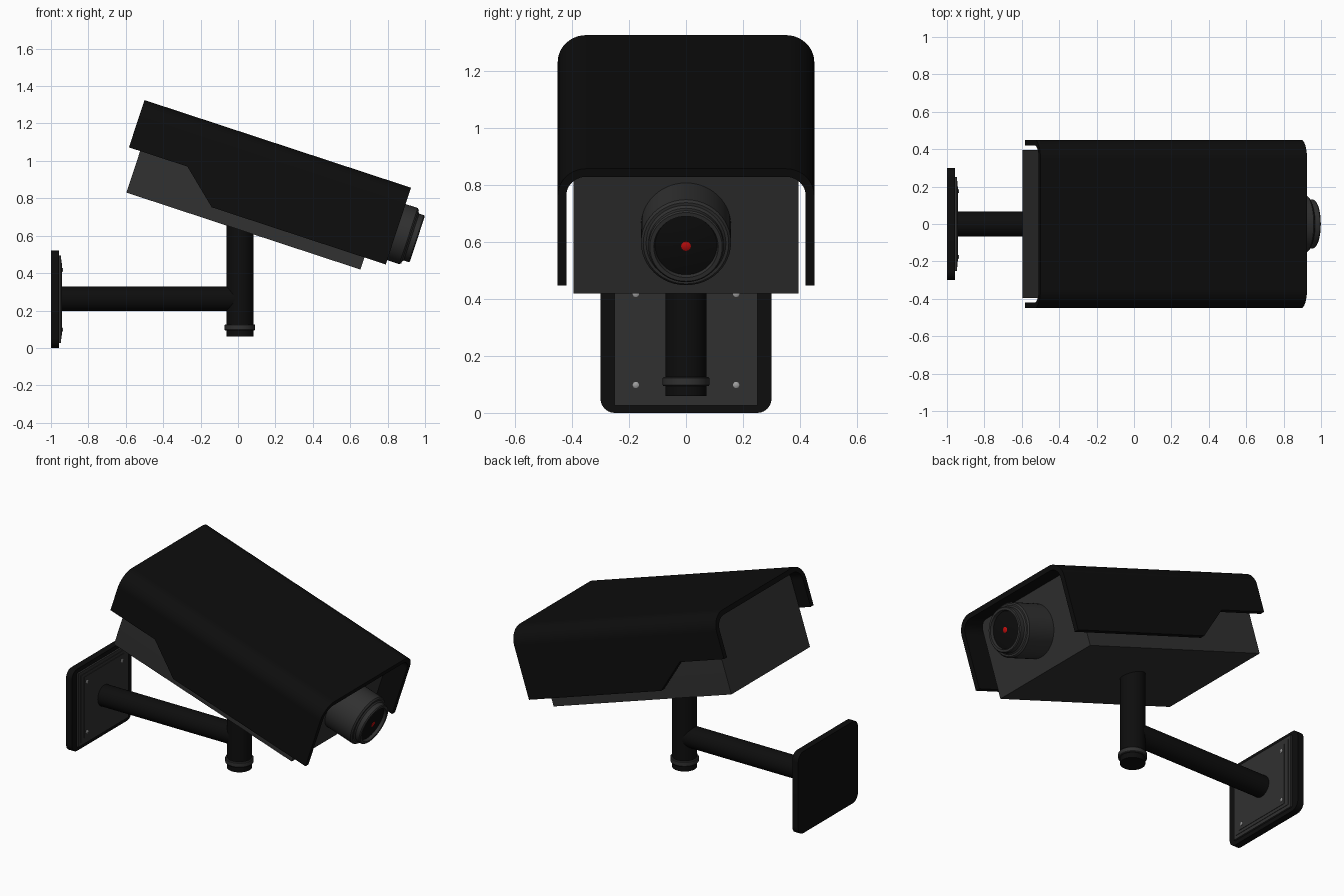
import bpy, bmesh
from math import radians, sin, cos, pi
from mathutils import Matrix, Vector

if "Cube" in bpy.data.objects:
    bpy.data.objects.remove(bpy.data.objects["Cube"])


def material(name, rgb):
    m = bpy.data.materials.new(name)
    m.diffuse_color = (*rgb, 1)
    m.use_nodes = True
    m.node_tree.nodes["Principled BSDF"].inputs["Base Color"].default_value = m.diffuse_color
    return m


BLACK = material("black", (0.004, 0.004, 0.004))
GREY = material("dark_grey", (0.03, 0.03, 0.03))
RED = material("red", (0.55, 0.004, 0.004))
STEEL = material("steel", (0.35, 0.35, 0.35))

# Camera frame: origin at the rear top edge of the hood, local x along the barrel
TILT = Matrix.Translation((-0.50, 0, 1.325)) @ Matrix.Rotation(radians(18.2), 4, 'Y')
LENS = TILT @ Matrix.Translation((0, 0, -0.25))


def finish(bm, name, mat, matrix=Matrix()):
    bmesh.ops.recalc_face_normals(bm, faces=bm.faces)
    me = bpy.data.meshes.new(name)
    bm.to_mesh(me)
    bm.free()
    me.materials.append(mat)
    ob = bpy.data.objects.new(name, me)
    bpy.context.collection.objects.link(ob)
    ob.matrix_world = matrix
    bpy.context.view_layer.objects.active = ob
    ob.select_set(True)
    bpy.ops.object.shade_smooth_by_angle(angle=radians(35))
    ob.select_set(False)
    return ob


def box(name, lo, hi, mat, matrix=Matrix(), radius=0.0, pick=None, segments=6):
    """Box between two corners; edges accepted by pick(edge) are rounded."""
    lo, hi = Vector(lo), Vector(hi)
    bm = bmesh.new()
    bmesh.ops.create_cube(bm, size=1)
    for v in bm.verts:
        v.co = (lo + hi) / 2 + Vector(a * b for a, b in zip(v.co, hi - lo))
    if radius:
        bmesh.ops.bevel(bm, geom=[e for e in bm.edges if pick(e)], offset=radius,
                        segments=segments, profile=0.5, affect='EDGES')
    return finish(bm, name, mat, matrix)


def along_x(e):
    return abs(e.verts[0].co.x - e.verts[1].co.x) > 1e-4


def lathe(name, profile, mat, matrix=Matrix(), n=48):
    """Spin (x, radius) points around local x; ends are closed."""
    bm = bmesh.new()
    rings = [[bm.verts.new((x, r * cos(2 * pi * i / n), r * sin(2 * pi * i / n)))
              for i in range(n)] for x, r in profile]
    for a, b in zip(rings, rings[1:]):
        for i in range(n):
            j = (i + 1) % n
            bm.faces.new((a[i], a[j], b[j], b[i]))
    bm.faces.new(rings[0])
    bm.faces.new(rings[-1])
    return finish(bm, name, mat, matrix)


# Hood: rounded U section swept through stations whose lower edge steps up at the rear
def u_section(x, half, top, radius, bottom, steps=10):
    arc = [(half - radius + radius * cos(a), top - radius + radius * sin(a))
           for a in (pi / 2 * i / steps for i in range(steps + 1))]
    right = [(half, bottom)] + arc
    return [(x, y, z) for y, z in right + [(-y, z) for y, z in reversed(right)]]


bm = bmesh.new()
stations = []
for x, bottom in ((0, -0.266), (0.329, -0.266), (0.52, -0.432), (1.5, -0.432)):
    outer = [bm.verts.new(p) for p in u_section(x, 0.45, 0, 0.10, bottom)]
    inner = [bm.verts.new(p) for p in u_section(x, 0.42, -0.03, 0.07, bottom)]
    stations.append((outer, inner))
for (o1, i1), (o2, i2) in zip(stations, stations[1:]):
    loop1, loop2 = o1 + i1[::-1], o2 + i2[::-1]
    for k in range(len(loop1)):
        m = (k + 1) % len(loop1)
        bm.faces.new((loop1[k], loop1[m], loop2[m], loop2[k]))
for o, i in (stations[0], stations[-1]):
    for k in range(len(o) - 1):
        bm.faces.new((o[k], o[k + 1], i[k + 1], i[k]))
finish(bm, "hood", BLACK, TILT)

# Camera body, rounded along its two upper edges
box("camera_body", (0.063, -0.395, -0.50), (1.38, 0.395, -0.031), GREY, TILT, 0.05,
    lambda e: along_x(e) and e.verts[0].co.z > -0.1)

# Lens barrel with stepped rim and shallow recess
lathe("lens_barrel", [(1.36, 0.158), (1.568, 0.158), (1.577, 0.150), (1.577, 0.140),
                      (1.585, 0.132), (1.612, 0.132), (1.618, 0.127), (1.618, 0.113),
                      (1.598, 0.108)], GREY, LENS)
lathe("lens_glass", [(1.59, 0.109), (1.600, 0.109), (1.605, 0.08), (1.609, 0.04),
                     (1.610, 0.012)], BLACK, LENS)
lathe("lens_light", [(1.60, 0.017), (1.611, 0.017), (1.614, 0.010)], RED, LENS, 24)

# Post and its collar
UP = Matrix.Translation((0.01, 0, 0)) @ Matrix.Rotation(radians(-90), 4, 'Y')
lathe("post", [(0.06, 0.072), (0.67, 0.072)], BLACK, UP)
lathe("post_collar", [(0.094, 0.070), (0.094, 0.079), (0.098, 0.082), (0.122, 0.082),
                      (0.126, 0.079), (0.126, 0.070)], GREY, UP)

# Horizontal arm
lathe("arm", [(-0.96, 0.066), (0.01, 0.066)], BLACK, Matrix.Translation((0, 0, 0.263)))

# Wall plate with a stepped grey cover
box("wall_plate", (-1.0, -0.30, 0), (-0.958, 0.30, 0.52), BLACK, Matrix(), 0.05, along_x)
box("cover_plate", (-0.97, -0.25, 0.026), (-0.947, 0.25, 0.494), GREY)
box("cover_step", (-0.95, -0.23, 0.047), (-0.944, 0.23, 0.473), GREY)
box("cover_panel", (-0.95, -0.20, 0.066), (-0.941, 0.20, 0.454), GREY)

# Four screws
for y in (-0.176, 0.176):
    for z in (0.098, 0.417):
        lathe("screw", [(-0.95, 0.011), (-0.938, 0.011), (-0.935, 0.006)], STEEL,
              Matrix.Translation((0, y, z)), 16)
